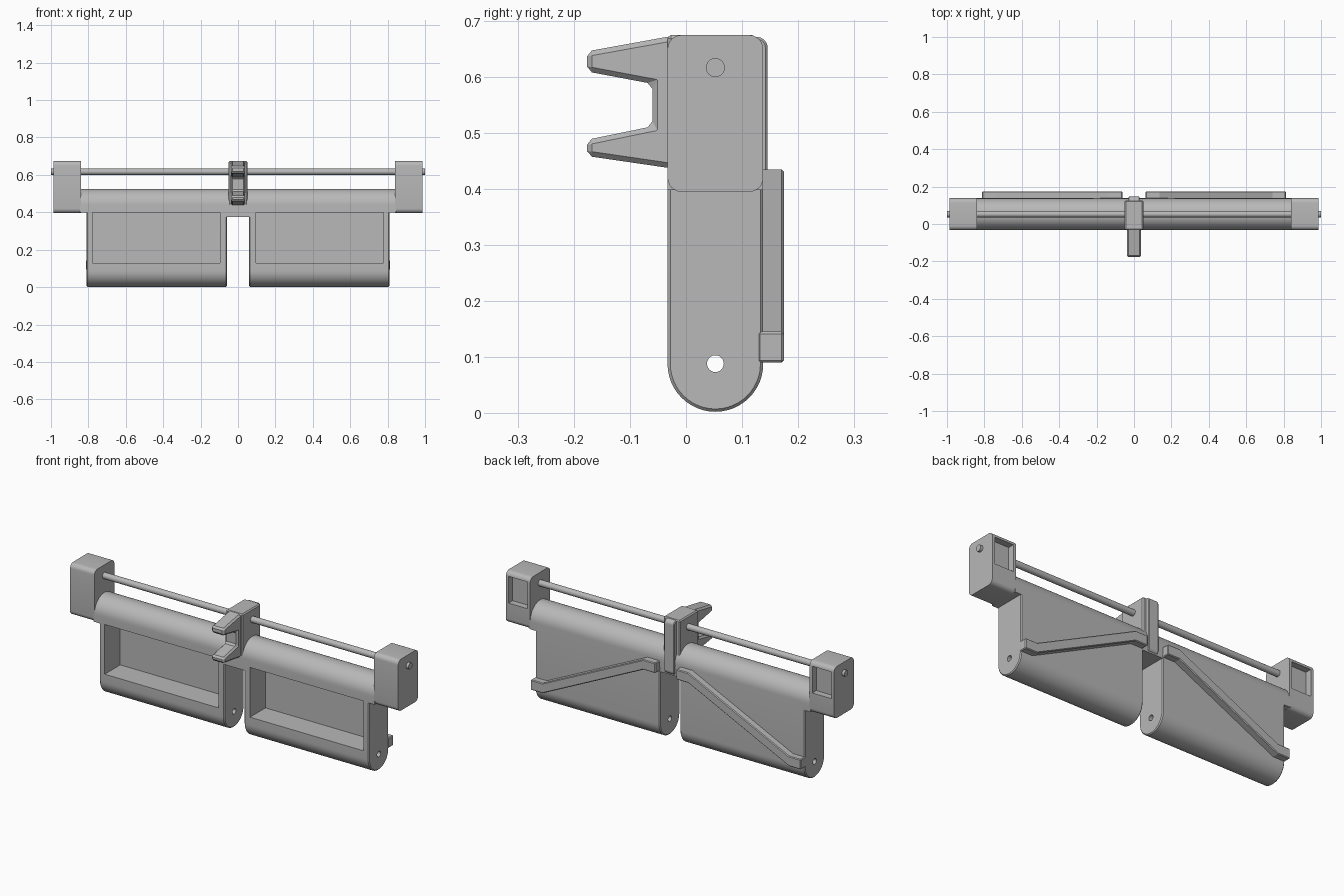
import bpy, math
from mathutils import Vector

cube = bpy.data.objects.get("Cube")
if cube:
    bpy.data.objects.remove(cube)

grey = bpy.data.materials.new("plain grey")
grey.use_nodes = True
grey.diffuse_color = (0.48, 0.48, 0.48, 1)
grey.node_tree.nodes["Principled BSDF"].inputs["Base Color"].default_value = (0.48, 0.48, 0.48, 1)

FRONT, BACK = -0.033, 0.138
MID = (FRONT + BACK) / 2
RADIUS = (BACK - FRONT) / 2
ROD_Z = 0.617


def activate(ob):
    bpy.ops.object.select_all(action='DESELECT')
    ob.select_set(True)
    bpy.context.view_layer.objects.active = ob


def prism(name, outline, lo, hi, axis='X'):
    """Extrude a (y, z) outline along x, or an (x, z) outline along y."""
    place = (lambda d, p: (d, p[0], p[1])) if axis == 'X' else (lambda d, p: (p[0], d, p[1]))
    n = len(outline)
    verts = [place(d, p) for d in (lo, hi) for p in outline]
    faces = [list(range(n)), list(range(2 * n - 1, n - 1, -1))]
    faces += [[i, i + n, (i + 1) % n + n, (i + 1) % n] for i in range(n)]
    mesh = bpy.data.meshes.new(name)
    mesh.from_pydata(verts, [], faces)
    ob = bpy.data.objects.new(name, mesh)
    bpy.context.collection.objects.link(ob)
    mesh.materials.append(grey)
    activate(ob)
    bpy.ops.object.mode_set(mode='EDIT')
    bpy.ops.mesh.select_all(action='SELECT')
    bpy.ops.mesh.normals_make_consistent(inside=False)
    bpy.ops.object.mode_set(mode='OBJECT')
    return ob


def arc(cy, cz, r, start, end, steps):
    angles = [math.radians(start + (end - start) * i / steps) for i in range(steps + 1)]
    return [(cy + r * math.cos(a), cz + r * math.sin(a)) for a in angles]


def rounded(y0, y1, z0, z1, r):
    return (arc(y1 - r, z1 - r, r, 0, 90, 6) + arc(y0 + r, z1 - r, r, 90, 180, 6)
            + arc(y0 + r, z0 + r, r, 180, 270, 6) + arc(y1 - r, z0 + r, r, 270, 360, 6))


def rect(a0, a1, z0, z1):
    return [(a0, z0), (a1, z0), (a1, z1), (a0, z1)]


def bevel(ob, width, segments=1):
    activate(ob)
    mod = ob.modifiers.new("edge", 'BEVEL')
    mod.width, mod.segments = width, segments
    mod.limit_method, mod.angle_limit = 'ANGLE', math.radians(40)
    bpy.ops.object.modifier_apply(modifier=mod.name)


def cut(ob, cutter):
    activate(ob)
    mod = ob.modifiers.new("cut", 'BOOLEAN')
    mod.operation, mod.solver, mod.object = 'DIFFERENCE', 'EXACT', cutter
    bpy.ops.object.modifier_apply(modifier=mod.name)
    bpy.data.objects.remove(cutter)


def smooth(ob):
    activate(ob)
    bpy.ops.object.shade_smooth_by_angle(angle=math.radians(30))


dome = arc(MID, 0.44, RADIUS, 0, 180, 24)
stadium = dome + arc(MID, RADIUS + 0.002, RADIUS, 180, 360, 24)

for side, word in ((1, "left"), (-1, "right")):
    def span(a, b):
        return sorted((side * a, side * b))

    # Hanging panel with a deep front window and a pin hole
    panel = prism(word + "_panel", stadium, *span(0.06, 0.81))
    bevel(panel, 0.005)
    x0, x1 = span(0.095, 0.778)
    cut(panel, prism("window_cutter", rect(x0, x1, 0.13, 0.40), -0.2, 0.1, 'Y'))
    cut(panel, prism("hole_cutter", arc(MID, 0.088, 0.015, 0, 345, 23), *span(0, 1)))
    smooth(panel)

    # Short stretch of rounded top beam joining panel to end block
    smooth(prism(word + "_beam_end", dome + [(FRONT, 0.398), (BACK, 0.398)], *span(0.8, 0.845)))

    # End block with a shallow pocket in its back
    block = prism(word + "_end_block", rounded(FRONT, BACK, 0.395, 0.675, 0.025), *span(0.84, 0.986))
    x0, x1 = span(0.856, 0.97)
    cut(block, prism("pocket_cutter", rect(x0, x1, 0.505, 0.65), BACK - 0.035, 0.2, 'Y'))
    smooth(block)

    # Raised guide rib on the back, running from low outside to high inside
    low_edge = [(0.812, 0.09), (0.74, 0.09), (0.135, 0.38), (0.062, 0.38)]
    high_edge = [(x, z + 0.055) for x, z in reversed(low_edge)]
    rib = prism(word + "_guide_rib", [(side * x, z) for x, z in low_edge + high_edge],
                BACK - 0.01, 0.175, 'Y')
    bevel(rib, 0.004)

# Middle bridge between the panels
smooth(prism("middle_bridge", dome + [(FRONT, 0.375), (BACK - 0.002, 0.375)], -0.066, 0.066))

# Sliding clip: body, back plate and two-pronged front
body = prism("clip_body", rect(FRONT, 0.125, 0.38, 0.675), -0.05, 0.05)
bevel(body, 0.006)
plate = prism("clip_back_plate", rounded(0.05, 0.146, 0.38, 0.672, 0.02), -0.03, 0.03)
bevel(plate, 0.004)
prongs = prism("clip_prongs", [
    (0.0, 0.675), (FRONT, 0.672), (-0.177, 0.646), (-0.177, 0.61), (-0.06, 0.588),
    (-0.06, 0.512), (-0.177, 0.488), (-0.177, 0.459), (FRONT, 0.438), (0.0, 0.438)],
    -0.038, 0.038)
bevel(prongs, 0.009)

# Long rod through both end blocks and the clip
smooth(prism("rod", arc(MID, ROD_Z, 0.017, 0, 345, 23), -1.0, 1.0))
